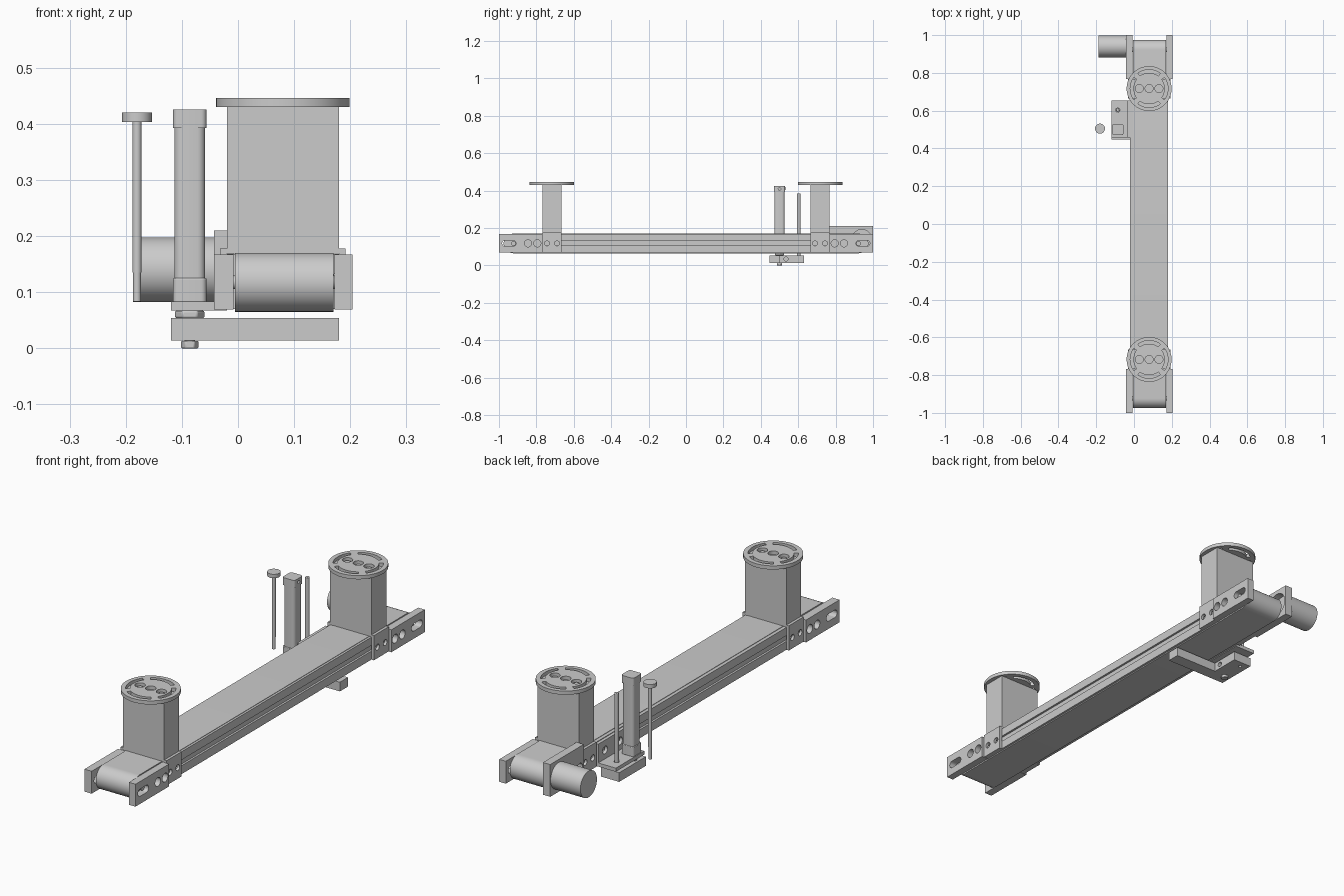
import bpy, bmesh
from math import sin, cos, pi, radians
from mathutils import Vector

if "Cube" in bpy.data.objects:
    bpy.data.objects.remove(bpy.data.objects["Cube"])

CX, BZ = 0.08, 0.1175        # conveyor centre line and belt mid-height


def prism(name, pts, axis, lo, hi, bevel=0, smooth=True):
    """Extrude a 2D outline along x (pts = y,z), y (x,z) or z (x,y)."""
    put = {'x': lambda p, h: (h, p[0], p[1]),
           'y': lambda p, h: (p[0], h, p[1]),
           'z': lambda p, h: (p[0], p[1], h)}[axis]
    bm = bmesh.new()
    a = [bm.verts.new(put(p, lo)) for p in pts]
    b = [bm.verts.new(put(p, hi)) for p in pts]
    bm.faces.new(a)
    bm.faces.new(b[::-1])
    for i in range(len(pts)):
        j = (i + 1) % len(pts)
        bm.faces.new((a[i], b[i], b[j], a[j]))
    bmesh.ops.recalc_face_normals(bm, faces=bm.faces)
    me = bpy.data.meshes.new(name)
    bm.to_mesh(me)
    bm.free()
    ob = bpy.data.objects.new(name, me)
    bpy.context.collection.objects.link(ob)
    if bevel:
        m = ob.modifiers.new("bevel", 'BEVEL')
        m.width, m.segments, m.limit_method = bevel, 2, 'ANGLE'
    if smooth:
        shade(ob)
    return ob


def activate(ob):
    bpy.ops.object.select_all(action='DESELECT')
    ob.select_set(True)
    bpy.context.view_layer.objects.active = ob


def shade(ob):
    activate(ob)
    bpy.ops.object.shade_smooth_by_angle(angle=radians(30))


def rect(a0, a1, b0, b1):
    return [(a0, b0), (a1, b0), (a1, b1), (a0, b1)]


def circle(a, b, r, n=32):
    return [(a + r * cos(2 * pi * i / n), b + r * sin(2 * pi * i / n)) for i in range(n)]


def stadium(a0, a1, b, r, n=12):
    """Outline with half-round ends centred on (a0, b) and (a1, b)."""
    right = [(a1 + r * cos(t), b + r * sin(t)) for t in [-pi / 2 + pi * i / n for i in range(n + 1)]]
    left = [(a0 + r * cos(t), b + r * sin(t)) for t in [pi / 2 + pi * i / n for i in range(n + 1)]]
    return right + left


def round_rect(a, b, h, r, n=5):
    return [(a + sx * (h - r) + r * cos(q + pi / 2 * i / n), b + sy * (h - r) + r * sin(q + pi / 2 * i / n))
            for sx, sy, q in ((1, 1, 0), (-1, 1, pi / 2), (-1, -1, pi), (1, -1, 1.5 * pi))
            for i in range(n + 1)]


def arc_slot(cx, cy, r0, r1, mid, half, n=14):
    ang = [radians(mid - half + 2 * half * i / n) for i in range(n + 1)]
    return [(cx + r1 * cos(t), cy + r1 * sin(t)) for t in ang] + \
           [(cx + r0 * cos(t), cy + r0 * sin(t)) for t in reversed(ang)]


def cut(ob, outlines, axis, lo, hi):
    """Punch outlines through an object, then drop the cutters."""
    activate(ob)
    for pts in outlines:
        c = prism("cutter", pts, axis, lo, hi, smooth=False)
        c.hide_render = True
        activate(ob)
        m = ob.modifiers.new("hole", 'BOOLEAN')
        m.operation, m.solver, m.object = 'DIFFERENCE', 'EXACT', c
        bpy.ops.object.modifier_apply(modifier=m.name)
        bpy.data.objects.remove(c, do_unlink=True)
    shade(ob)


# Belt loop around both end rollers
prism("belt", stadium(-0.9225, 0.9225, BZ, 0.0525, 24), 'x', -0.005, 0.17)

# Grooved side rails
for s, side in ((-1, "left"), (1, "right")):
    out, inn, groove = CX + s * 0.1, CX + s * 0.083, CX + s * 0.091
    prism(side + "_rail", [(inn, 0.07), (out, 0.07), (out, 0.107), (groove, 0.107), (groove, 0.132),
                           (out, 0.132), (out, 0.168), (inn, 0.168)], 'y', -0.77, 0.77)

for e, end in ((-1, "front"), (1, "back")):
    # Slotted roller bearing plates; the motor side is taller
    for x0, x1, side in ((-0.043, -0.008, "left"), (0.172, 0.204, "right")):
        motor = end == "back" and side == "left"
        top = 0.21 if motor else 0.167
        y0, y1 = sorted((e * 0.768, e * 1.0))
        p = prism(f"{end}_{side}_end_plate", rect(y0, y1, 0.069, top), 'x', x0, x1)
        holes = [circle(e * y, 0.118, 0.019) for y in (0.795, 0.845)]
        if motor:
            holes.append(circle(0.94, 0.14, 0.052, 48))
        else:
            a, b = sorted((e * 0.925, e * 0.967))
            holes.append(stadium(a, b, 0.118, 0.016))
        cut(p, holes, 'x', x0 - 0.02, x1 + 0.02)
    # Roller shaft
    prism(end + "_roller_shaft", circle(e * 0.9225, BZ, 0.012), 'x', -0.02, 0.185)

    # Post with saddle bracket clamped over the rails
    y0, y1 = sorted((e * 0.665, e * 0.768))
    saddle = prism(end + "_saddle", [(-0.032, 0.07), (-0.02, 0.07), (-0.02, 0.169), (0.18, 0.169), (0.18, 0.07),
                                     (0.192, 0.07), (0.192, 0.178), (-0.032, 0.178)], 'y', y0, y1)
    cut(saddle, [circle(e * y, 0.118, 0.013) for y in (0.69, 0.743)], 'x', -0.1, 0.3)
    prism(end + "_post", rect(-0.02, 0.18, y0, y1), 'z', 0.177, 0.431)

    # Round mounting flange with arc slots and three bolt holes
    cy = e * 0.717
    flange = prism(end + "_flange", circle(CX, cy, 0.119, 64), 'z', 0.43, 0.446)
    cut(flange, [arc_slot(CX, cy, 0.083, 0.1, q, 36) for q in (0, 90, 180, 270)] +
        [circle(CX + d, cy, 0.021) for d in (-0.052, 0, 0.052)], 'z', 0.4, 0.47)
    for d in (-0.052, 0.052):
        prism(end + "_flange_bolt", circle(CX + d, cy, 0.012, 6), 'z', 0.43, 0.438)

# Drive motor
prism("drive_motor", circle(0.94, 0.14, 0.0575, 64), 'x', -0.187, -0.04)

# Angle bracket carrying the lift cylinder
AX, AY = -0.086, 0.5
shelf = prism("cylinder_shelf", rect(-0.119, -0.02, 0.458, 0.655), 'z', 0.067, 0.083)
cut(shelf, [circle(AX, 0.603, 0.011)], 'z', 0.0, 0.2)
web = prism("shelf_web", rect(0.458, 0.655, 0.08, 0.165), 'x', -0.034, -0.02)
cut(web, [circle(y, 0.122, 0.017) for y in (0.505, 0.608)], 'x', -0.1, 0.03)

# Lift cylinder: square rounded caps, slimmer barrel, rod and nuts
prism("cylinder_lower_cap", round_rect(AX, AY, 0.03, 0.01), 'z', 0.082, 0.125, 0.002)
prism("cylinder_barrel", round_rect(AX, AY, 0.0275, 0.014), 'z', 0.12, 0.4)
cap = prism("cylinder_upper_cap", round_rect(AX, AY, 0.03, 0.01), 'z', 0.393, 0.426)
cut(cap, [circle(AY, 0.409, 0.007, 20)], 'x', -0.08, 0.0)
prism("piston_rod", circle(AX, AY, 0.009), 'z', 0.002, 0.1)
prism("shelf_nut", circle(AX, AY, 0.027, 6), 'z', 0.054, 0.067, 0.003)
prism("rod_end_nut", circle(AX, AY, 0.016, 6), 'z', 0.0, 0.013, 0.002)

# Stop arm: wide head under the cylinder, narrow bar beneath the belt
arm = prism("stop_arm", [(-0.119, 0.447), (0.18, 0.447), (0.18, 0.503), (-0.03, 0.503),
                         (-0.03, 0.632), (-0.119, 0.632)], 'z', 0.014, 0.054)
cut(arm, [circle(0.535, 0.034, 0.011)], 'x', -0.07, 0.0)
cut(arm, [circle(AX, 0.603, 0.007)], 'z', 0.0, 0.034)

# Guide rod
prism("guide_rod", circle(AX, 0.603, 0.009), 'z', 0.034, 0.385, 0.002)

# Push rod with round head and stepped tip, standing beside the cylinder
prism("push_rod", circle(-0.18, 0.505, 0.008), 'z', 0.135, 0.405)
prism("push_rod_tip", circle(-0.18, 0.505, 0.007), 'z', 0.083, 0.136)
prism("push_rod_head", circle(-0.18, 0.505, 0.0265), 'z', 0.403, 0.42)
